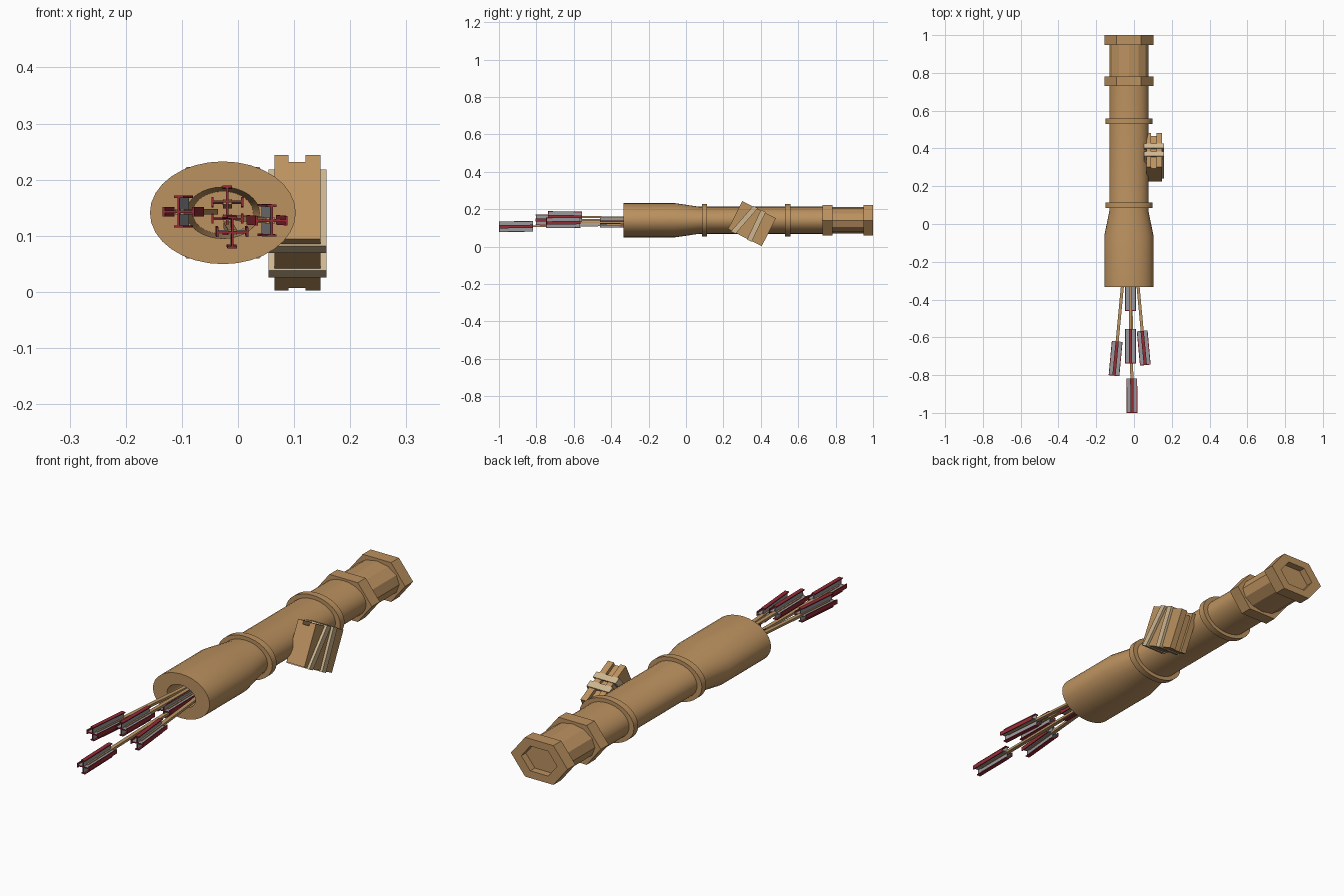
import bpy, bmesh, math
from mathutils import Vector, Matrix

if "Cube" in bpy.data.objects:
    bpy.data.objects.remove(bpy.data.objects["Cube"])

CX, CZ = -0.027, 0.141


def material(name, rgb):
    m = bpy.data.materials.new(name)
    m.diffuse_color = (*rgb, 1)
    m.use_nodes = True
    m.node_tree.nodes["Principled BSDF"].inputs["Base Color"].default_value = m.diffuse_color
    return m


LEATHER = material("brown leather", (0.50, 0.285, 0.115))
STRAP = material("beige strap", (0.62, 0.47, 0.28))
WOOD = material("wood", (0.50, 0.30, 0.13))
GREY = material("grey feather", (0.32, 0.32, 0.34))
RED = material("red trim", (0.30, 0.025, 0.035))


def finish(bm, name, mats, smooth=False):
    bmesh.ops.remove_doubles(bm, verts=bm.verts, dist=1e-6)
    bmesh.ops.recalc_face_normals(bm, faces=bm.faces)
    me = bpy.data.meshes.new(name)
    bm.to_mesh(me)
    bm.free()
    for m in mats:
        me.materials.append(m)
    ob = bpy.data.objects.new(name, me)
    bpy.context.collection.objects.link(ob)
    if smooth:
        bpy.ops.object.select_all(action='DESELECT')
        ob.select_set(True)
        bpy.context.view_layer.objects.active = ob
        bpy.ops.object.shade_smooth_by_angle(angle=math.radians(25))
    return ob


def lathe(name, profile, sides, ratio, smooth=False):
    """Elliptical lathe about the y axis; profile is (y, x radius)."""
    bm = bmesh.new()
    rings = []
    for y, r in profile:
        rings.append([bm.verts.new((CX + r * math.cos(a), y, CZ + r * ratio * math.sin(a)))
                      for a in (2 * math.pi * i / sides for i in range(sides))])
    for a, b in zip(rings, rings[1:]):
        for i in range(sides):
            j = (i + 1) % sides
            bm.faces.new((a[i], a[j], b[j], b[i]))
    return finish(bm, name, [LEATHER], smooth)


def box(bm, lo, hi, index=0, matrix=Matrix()):
    c = [(a + b) / 2 for a, b in zip(lo, hi)]
    s = [b - a for a, b in zip(lo, hi)]
    m = matrix @ Matrix.Translation(c) @ Matrix.Diagonal((*s, 1))
    vs = bmesh.ops.create_cube(bm, size=1, matrix=m)['verts']
    for f in {f for v in vs for f in v.link_faces}:
        f.material_index = index


# Quiver tube with wide mouth and hollow inside
lathe("quiver_tube", [(0.02, 0), (0.02, 0.054), (-0.333, 0.065), (-0.333, 0.13),
                      (-0.06, 0.13), (0.07, 0.103), (0.75, 0.103), (0.75, 0)], 32, 0.704, True)
# Raised bands
for n, y in (("front_band", 0.085), ("rear_band", 0.53)):
    lathe(n, [(y, 0.095), (y, 0.125), (y + 0.028, 0.125), (y + 0.028, 0.095)], 32, 0.704, True)
# Faceted neck and hexagonal collars
lathe("neck", [(0.74, 0), (0.74, 0.103), (0.96, 0.103), (0.96, 0)], 12, 0.69)
lathe("hex_collar", [(0.73, 0), (0.73, 0.13), (0.782, 0.13), (0.782, 0)], 6, 0.723)
lathe("hex_end_cap", [(0.948, 0), (0.948, 0.13), (1, 0.13), (1, 0.082), (0.97, 0.082), (0.97, 0)], 6, 0.723)


# Arrows: flat shaft plus four vanes with wide red trim
def arrow(name, tip, entry, length=0.182):
    tip, entry = Vector(tip), Vector(entry)
    d = entry - tip
    m = Matrix.Translation(tip) @ d.to_track_quat('Y', 'Z').to_matrix().to_4x4()
    bm = bmesh.new()
    box(bm, (-0.008, 0.02, -0.005), (0.008, d.length + 0.2, 0.005), 0, m)
    for k in range(4):
        q = m @ Matrix.Rotation(k * math.pi / 2, 4, 'Y')
        box(bm, (0, 0.003, -0.0018), (0.026, length, 0.0018), 1, q)
        box(bm, (0, 0, -0.002), (0.026, 0.004, 0.002), 2, q)
        box(bm, (0.0245, 0, -0.0085), (0.0285, length, 0.0085), 2, q)
    finish(bm, name, [WOOD, GREY, RED])


arrow("arrow_left", (-0.106, -0.803, 0.143), (-0.062, -0.335, 0.143))
arrow("arrow_right", (0.060, -0.747, 0.127), (0.022, -0.335, 0.130))
arrow("arrow_upper", (-0.019, -0.738, 0.161), (-0.019, -0.335, 0.156))
arrow("arrow_lower", (-0.010, -1.0, 0.106), (-0.016, -0.335, 0.116))
arrow("arrow_middle", (-0.019, -0.46, 0.130), (-0.019, -0.2, 0.132))

# Tilted side pouch: two outer slabs, core recessed on the top and rear
pouch = Matrix.Translation((0.106, 0.353, 0.123)) @ Matrix.Rotation(math.radians(-27), 4, 'X')
bm = bmesh.new()
box(bm, (-0.041, -0.101, -0.084), (-0.016, 0.101, 0.084), 0, pouch)
box(bm, (0.014, -0.101, -0.084), (0.041, 0.101, 0.084), 0, pouch)
box(bm, (-0.02, -0.101, -0.084), (0.02, 0.09, 0.070), 0, pouch)
finish(bm, "side_pouch", [LEATHER])

# Straps wrapped around the pouch, sheared to run at a slant
inv = pouch.inverted()
for n, top, low in (("strap_front", (0.370, 0.21), (0.262, 0.092)),
                    ("strap_back", (0.412, 0.187), (0.345, 0.045))):
    t, b = (inv @ Vector((0.106, *p)) for p in (top, low))
    bm = bmesh.new()
    for x0, x1, z0, z1 in ((-0.052, -0.040, -0.088, 0.088), (0.040, 0.052, -0.088, 0.088),
                           (-0.052, 0.052, 0.080, 0.088), (-0.052, 0.052, -0.088, -0.080)):
        box(bm, (x0, -0.014, z0), (x1, 0.014, z1))
    for v in bm.verts:
        v.co.y += b.y + (t.y - b.y) * (v.co.z + 0.084) / 0.168
    bm.transform(pouch)
    finish(bm, n, [STRAP])
